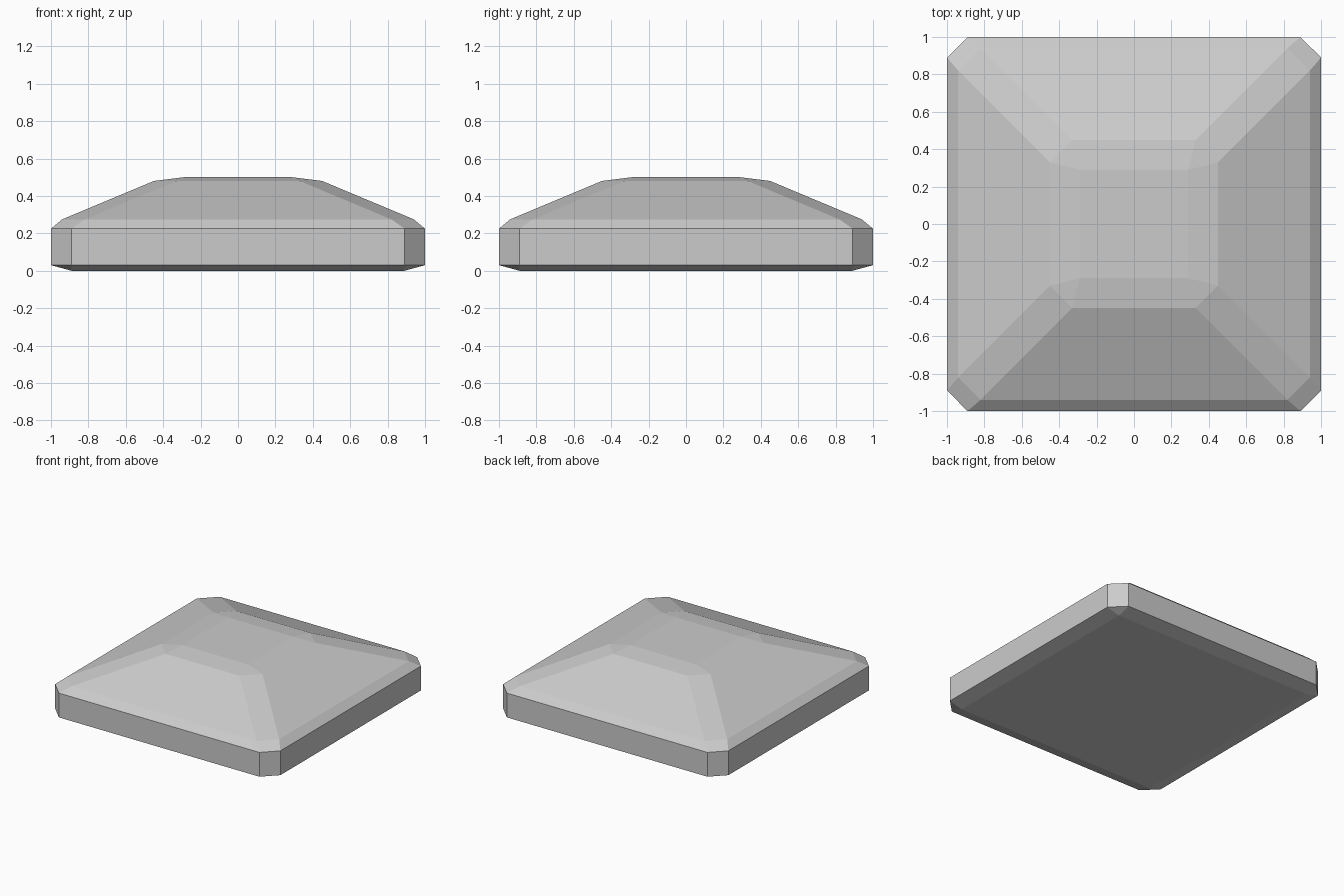
import bpy, bmesh, random
from mathutils import Vector

if "Cube" in bpy.data.objects:
    bpy.data.objects.remove(bpy.data.objects["Cube"])

random.seed(4)

# Corner outline of one quadrant (the diagonal partner and the mirrors are added below)
CORNER = [
    (0.89, 0.89, 0.00),                        # underside corner
    (1.00, 0.89, 0.03), (1.00, 0.89, 0.225),   # vertical side
    (0.94, 0.82, 0.275),                       # foot of the slope
    (0.45, 0.33, 0.48),                        # head of the slope
    (0.29, 0.29, 0.50),                        # flat top corner
]

# Crack cell centres in plan
CELLS = [
    (-0.25, 0.85), (0.03, 0.50), (0.50, 0.64), (0.85, 0.38), (0.88, 0.95),
    (0.42, 1.00), (0.40, 0.08), (0.58, -0.28), (0.97, -0.42), (0.55, -0.68),
    (0.90, -0.78), (0.42, -0.98), (0.12, -0.45), (0.00, -0.05), (-0.40, -0.40),
    (-0.45, -0.90), (-0.85, -0.45), (-0.85, -0.85), (-0.60, 0.05), (-0.40, 0.35),
    (-0.92, 0.25), (-0.80, 0.62), (-0.85, 0.90),
]


def slab_mesh():
    """Whole bevelled slab, hulled from the mirrored corner points."""
    bm = bmesh.new()
    pts = {(sx * a, sy * b, z)
           for x, y, z in CORNER for a, b in ((x, y), (y, x))
           for sx in (-1, 1) for sy in (-1, 1)}
    for p in sorted(pts):
        bm.verts.new(p)
    bmesh.ops.convex_hull(bm, input=bm.verts[:])
    bmesh.ops.dissolve_limit(bm, angle_limit=0.005,
                             verts=bm.verts[:], edges=bm.edges[:])
    bmesh.ops.recalc_face_normals(bm, faces=bm.faces[:])
    return bm


def cut_cell(slab, seed, seeds):
    """Trim a copy of the slab to the region nearest to one seed."""
    bm = slab.copy()
    for other in seeds:
        if other is seed or not bm.verts:
            continue
        res = bmesh.ops.bisect_plane(
            bm, geom=bm.verts[:] + bm.edges[:] + bm.faces[:], dist=1e-6,
            plane_co=(seed + other) / 2, plane_no=(other - seed).normalized(),
            clear_outer=True)
        rim = [g for g in res["geom_cut"] if isinstance(g, bmesh.types.BMEdge)]
        if len(rim) > 2:
            bmesh.ops.contextual_create(bm, geom=rim)
    if bm.faces:
        bmesh.ops.recalc_face_normals(bm, faces=bm.faces[:])
    return bm


# Cracked stone pieces that together fill the slab
slab = slab_mesh()
seeds = [Vector((x, y, random.uniform(0.12, 0.34))) for x, y in CELLS]
for i, seed in enumerate(seeds):
    bm = cut_cell(slab, seed, seeds)
    mesh = bpy.data.meshes.new(f"stone_piece_{i + 1}")
    bm.to_mesh(mesh)
    bm.free()
    if mesh.polygons:
        obj = bpy.data.objects.new(mesh.name, mesh)
        bpy.context.collection.objects.link(obj)
slab.free()
